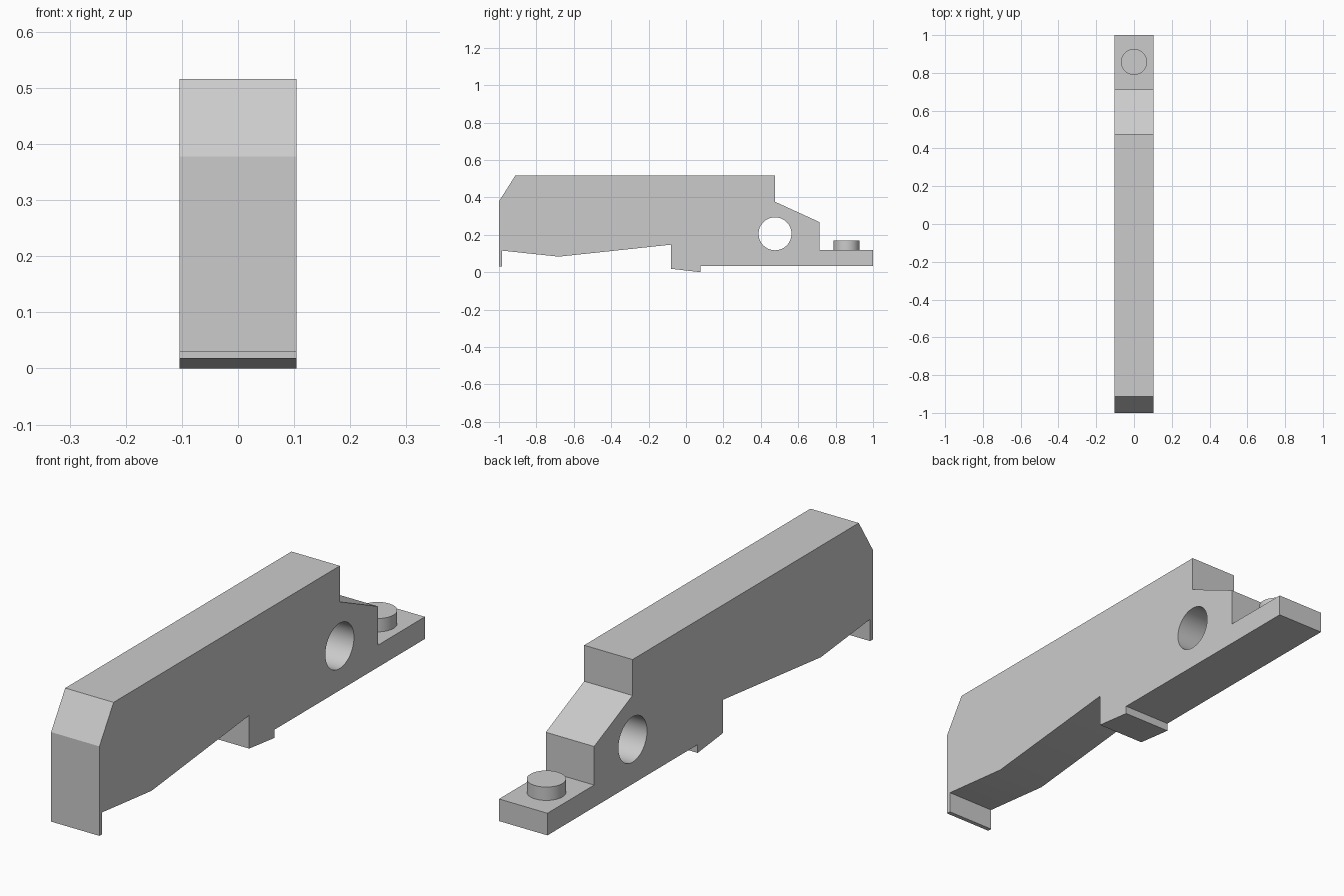
import bpy
import bmesh
from math import radians

if "Cube" in bpy.data.objects:
    bpy.data.objects.remove(bpy.data.objects["Cube"], do_unlink=True)

HALF_WIDTH = 0.104

grey = bpy.data.materials.new("light_grey")
grey.use_nodes = True
grey.diffuse_color = (0.6, 0.6, 0.6, 1)
grey.node_tree.nodes["Principled BSDF"].inputs["Base Color"].default_value = (0.6, 0.6, 0.6, 1)


def extrude_profile(name, profile):
    """Extrude a (y, z) outline across the width."""
    bm = bmesh.new()
    face = bm.faces.new([bm.verts.new((-HALF_WIDTH, y, z)) for y, z in profile])
    result = bmesh.ops.extrude_face_region(bm, geom=[face])
    moved = [v for v in result["geom"] if isinstance(v, bmesh.types.BMVert)]
    bmesh.ops.translate(bm, verts=moved, vec=(2 * HALF_WIDTH, 0, 0))
    bmesh.ops.recalc_face_normals(bm, faces=bm.faces)
    mesh = bpy.data.meshes.new(name)
    bm.to_mesh(mesh)
    bm.free()
    obj = bpy.data.objects.new(name, mesh)
    bpy.context.collection.objects.link(obj)
    return obj


def cylinder(name, radius, depth, location, rotation=(0, 0, 0)):
    bpy.ops.mesh.primitive_cylinder_add(vertices=64, radius=radius, depth=depth,
                                        location=location, rotation=rotation)
    obj = bpy.context.object
    obj.name = name
    return obj


def finish(obj):
    obj.data.materials.clear()
    obj.data.materials.append(grey)
    bpy.ops.object.select_all(action="DESELECT")
    obj.select_set(True)
    bpy.context.view_layer.objects.active = obj
    bpy.ops.object.shade_smooth_by_angle(angle=radians(20))


# Main body: nose lip, chamfered top, stepped tail and underside catch
body = extrude_profile("body", [
    (-1, 0.03), (-1, 0.378), (-0.913, 0.516), (0.477, 0.516),
    (0.477, 0.376), (0.713, 0.268), (0.713, 0.118), (1, 0.118),
    (1, 0.032), (0.077, 0.032), (0.077, 0), (-0.08, 0.018),
    (-0.08, 0.147), (-0.68, 0.083), (-0.983, 0.115), (-0.983, 0.03),
])

# Pivot hole through the body
cutter = cylinder("pivot_hole_cutter", 0.088, 0.6, (0, 0.476, 0.205), (0, radians(90), 0))
cutter.hide_render = True
hole = body.modifiers.new("pivot_hole", "BOOLEAN")
hole.operation = "DIFFERENCE"
hole.solver = "EXACT"
hole.object = cutter
bpy.context.view_layer.objects.active = body
bpy.ops.object.modifier_apply(modifier=hole.name)
bpy.data.objects.remove(cutter, do_unlink=True)
finish(body)

# Round peg on the tail
peg = cylinder("tail_peg", 0.069, 0.062, (0, 0.858, 0.139))
finish(peg)
